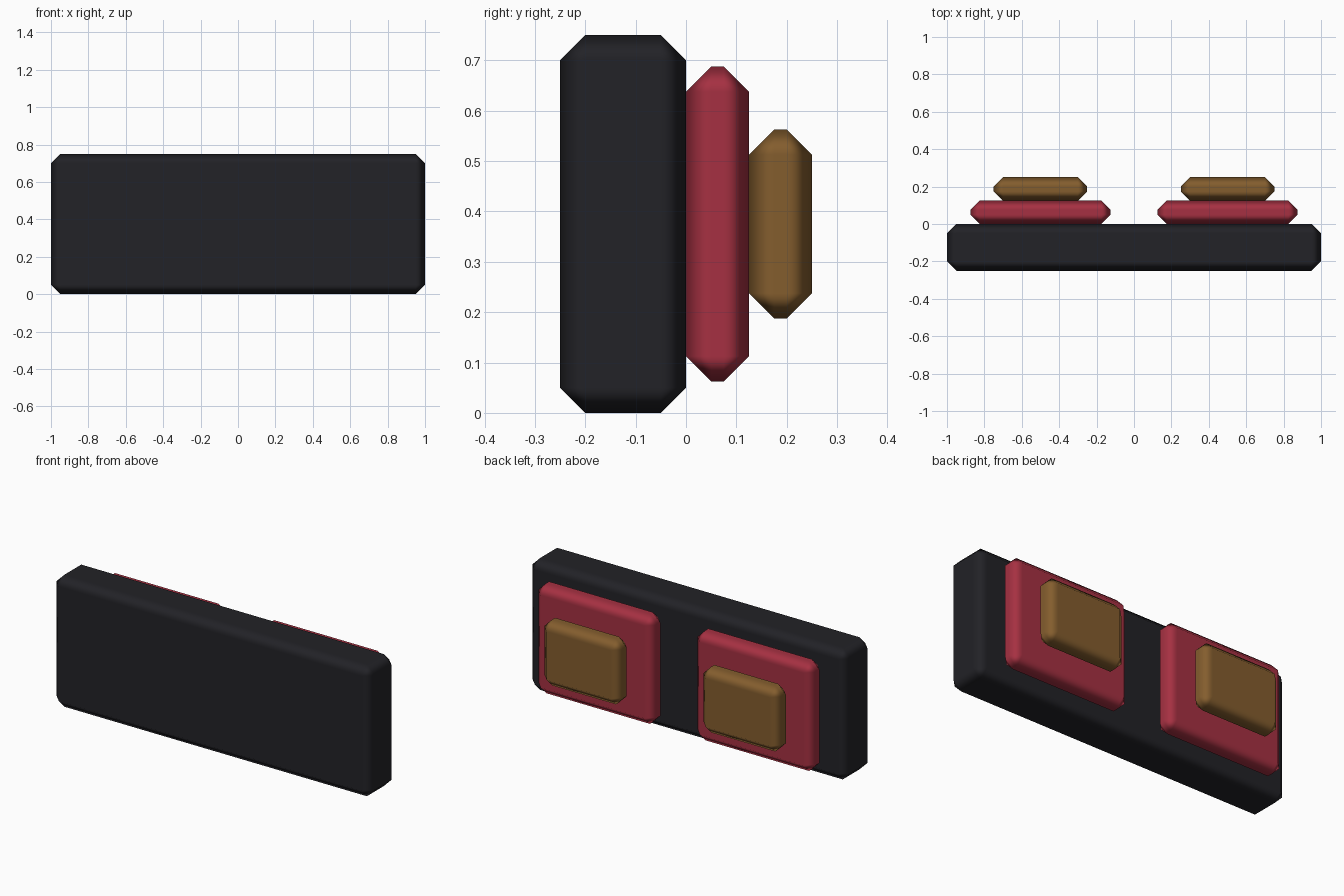
import bpy

if "Cube" in bpy.data.objects:
    bpy.data.objects.remove(bpy.data.objects["Cube"])


def material(name, rgb):
    mat = bpy.data.materials.new(name)
    mat.diffuse_color = (*rgb, 1)
    mat.use_nodes = True
    mat.node_tree.nodes["Principled BSDF"].inputs["Base Color"].default_value = mat.diffuse_color
    return mat


def chamfered_box(name, center, size, mat, chamfer=0.05):
    bpy.ops.mesh.primitive_cube_add(size=1, location=center)
    obj = bpy.context.object
    obj.name = name
    obj.scale = size
    bpy.ops.object.transform_apply(location=False, rotation=False, scale=True)
    bpy.ops.object.shade_smooth()
    obj.data.materials.append(mat)
    # Single-segment bevel, shaded soft while the large faces stay flat
    bevel = obj.modifiers.new("Chamfer", 'BEVEL')
    bevel.width = chamfer
    bevel.segments = 1
    bevel.limit_method = 'NONE'
    bevel.harden_normals = True
    return obj


black = material("black", (0.016, 0.016, 0.02))
red = material("red", (0.38, 0.03, 0.054))
brown = material("brown", (0.23, 0.11, 0.027))

# Long base slab
chamfered_box("base_slab", (0, -0.125, 0.375), (2, 0.25, 0.75), black)

# Stepped pads on the back, one pair per side
for side, x in (("left", -0.5), ("right", 0.5)):
    chamfered_box(f"large_pad_{side}", (x, 0.0625, 0.375), (0.75, 0.125, 0.625), red)
    chamfered_box(f"small_pad_{side}", (x, 0.1875, 0.375), (0.5, 0.125, 0.375), brown)
